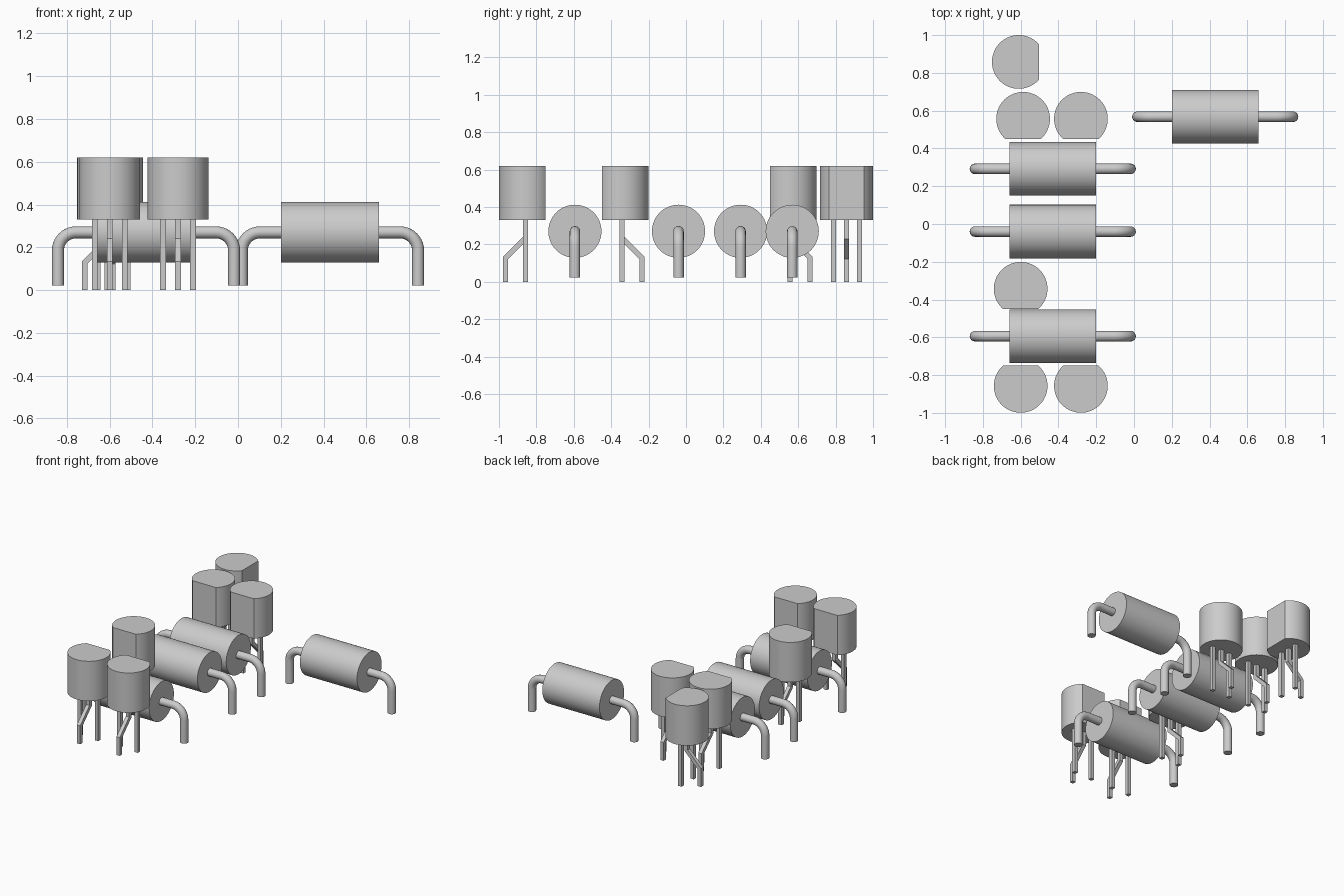
import bpy, bmesh, math
from mathutils import Matrix

cube = bpy.data.objects.get("Cube")
if cube:
    bpy.data.objects.remove(cube)

grey = bpy.data.materials.new("light_grey")
grey.use_nodes = True
COLOUR = (0.6, 0.6, 0.6, 1)
grey.diffuse_color = COLOUR
grey.node_tree.nodes["Principled BSDF"].inputs["Base Color"].default_value = COLOUR


def activate(obj):
    bpy.ops.object.select_all(action="DESELECT")
    obj.select_set(True)
    bpy.context.view_layer.objects.active = obj


def place(name, data, loc=(0, 0, 0), turn=0):
    obj = bpy.data.objects.new(name, data)
    bpy.context.collection.objects.link(obj)
    obj.location = loc
    obj.rotation_euler.z = math.radians(turn)
    return obj


def finish(name, bm):
    bmesh.ops.recalc_face_normals(bm, faces=bm.faces)
    mesh = bpy.data.meshes.new(name)
    bm.to_mesh(mesh)
    bm.free()
    mesh.materials.append(grey)
    return mesh


def prism(bm, points, offset):
    """Extrude a closed outline along an offset."""
    face = bm.faces.new([bm.verts.new(p) for p in points])
    ext = bmesh.ops.extrude_face_region(bm, geom=[face])["geom"]
    verts = [v for v in ext if isinstance(v, bmesh.types.BMVert)]
    bmesh.ops.translate(bm, verts=verts, vec=offset)


# Diode body: cylinder lying along x
bm = bmesh.new()
bmesh.ops.create_cone(bm, cap_ends=True, segments=64, radius1=0.142, radius2=0.142,
                      depth=0.46, matrix=Matrix.Rotation(math.pi / 2, 4, "Y"))
diode_body = finish("diode_body", bm)

# Diode wire: round lead bent down at both ends
REACH, BEND, DROP = 0.412, 0.085, 0.248
arc = [math.radians(a) for a in range(0, 91, 9)]
right = [(REACH - BEND + BEND * math.sin(a), BEND * math.cos(a) - BEND) for a in arc]
right.append((REACH, -DROP))
path = [(-x, z) for x, z in reversed(right)] + right
curve = bpy.data.curves.new("diode_wire", "CURVE")
curve.dimensions = "3D"
curve.bevel_depth = 0.028
curve.bevel_resolution = 6
curve.use_fill_caps = True
spline = curve.splines.new("POLY")
spline.points.add(len(path) - 1)
for point, (x, z) in zip(spline.points, path):
    point.co = (x, 0, z, 1)
wire = place("wire_source", curve)
activate(wire)
bpy.ops.object.convert(target="MESH")
wire = bpy.context.view_layer.objects.active
diode_wire = wire.data
diode_wire.materials.clear()
diode_wire.materials.append(grey)
bpy.data.objects.remove(wire)

# Transistor body: round can with a flat on the -y side
RADIUS, FLAT, LOW, HIGH = 0.142, 0.107, 0.33, 0.62
half = math.acos(FLAT / RADIUS)
start, sweep, steps = -math.pi / 2 + half, 2 * (math.pi - half), 56
outline = [(RADIUS * math.cos(start + sweep * i / steps),
            RADIUS * math.sin(start + sweep * i / steps), LOW) for i in range(steps + 1)]
bm = bmesh.new()
prism(bm, outline, (0, 0, HIGH - LOW))
transistor_body = finish("transistor_body", bm)

# Transistor legs: two straight outer ones and a cranked middle one
W, PITCH, SHIFT = 0.0135, 0.07, 0.107
MITRE = W * math.tan(math.pi / 8)
bm = bmesh.new()
for side, shift in ((-1, 0), (0, SHIFT), (1, 0)):
    centre = [(0, LOW + 0.01), (0, 0.235), (shift, 0.235 - SHIFT), (shift, 0)]
    if not shift:
        centre = [centre[0], centre[-1]]
    m = [0] + [MITRE] * (len(centre) - 2) + [0]
    near = [(y - W, z - d) for (y, z), d in zip(centre, m)]
    far = [(y + W, z + d) for (y, z), d in zip(centre, m)]
    prism(bm, [(side * PITCH - W, y, z) for y, z in near + far[::-1]], (2 * W, 0, 0))
transistor_legs = finish("transistor_legs", bm)

# Lay out the diodes
rounded = []
for i, (x, y) in enumerate([(0.43, 0.568), (-0.43, 0.292), (-0.43, -0.04), (-0.43, -0.594)], 1):
    rounded.append(place(f"diode_body_{i}", diode_body, (x, y, 0.27)))
    rounded.append(place(f"diode_wire_{i}", diode_wire, (x, y, 0.27)))

# Lay out the transistors: x, y and turn of the flat side
spots = [(-0.61, 0.858, 90), (-0.587, 0.557, 0), (-0.281, 0.557, 0),
         (-0.6, -0.343, 0), (-0.6, -0.857, 180), (-0.281, -0.857, 180)]
for i, (x, y, turn) in enumerate(spots, 1):
    rounded.append(place(f"transistor_body_{i}", transistor_body, (x, y, 0), turn))
    place(f"transistor_legs_{i}", transistor_legs, (x, y, 0), turn)

# Smooth the round walls, keep the rims sharp
done = set()
for obj in rounded:
    if obj.data.name not in done:
        done.add(obj.data.name)
        activate(obj)
        bpy.ops.object.shade_smooth_by_angle(angle=math.radians(30))
